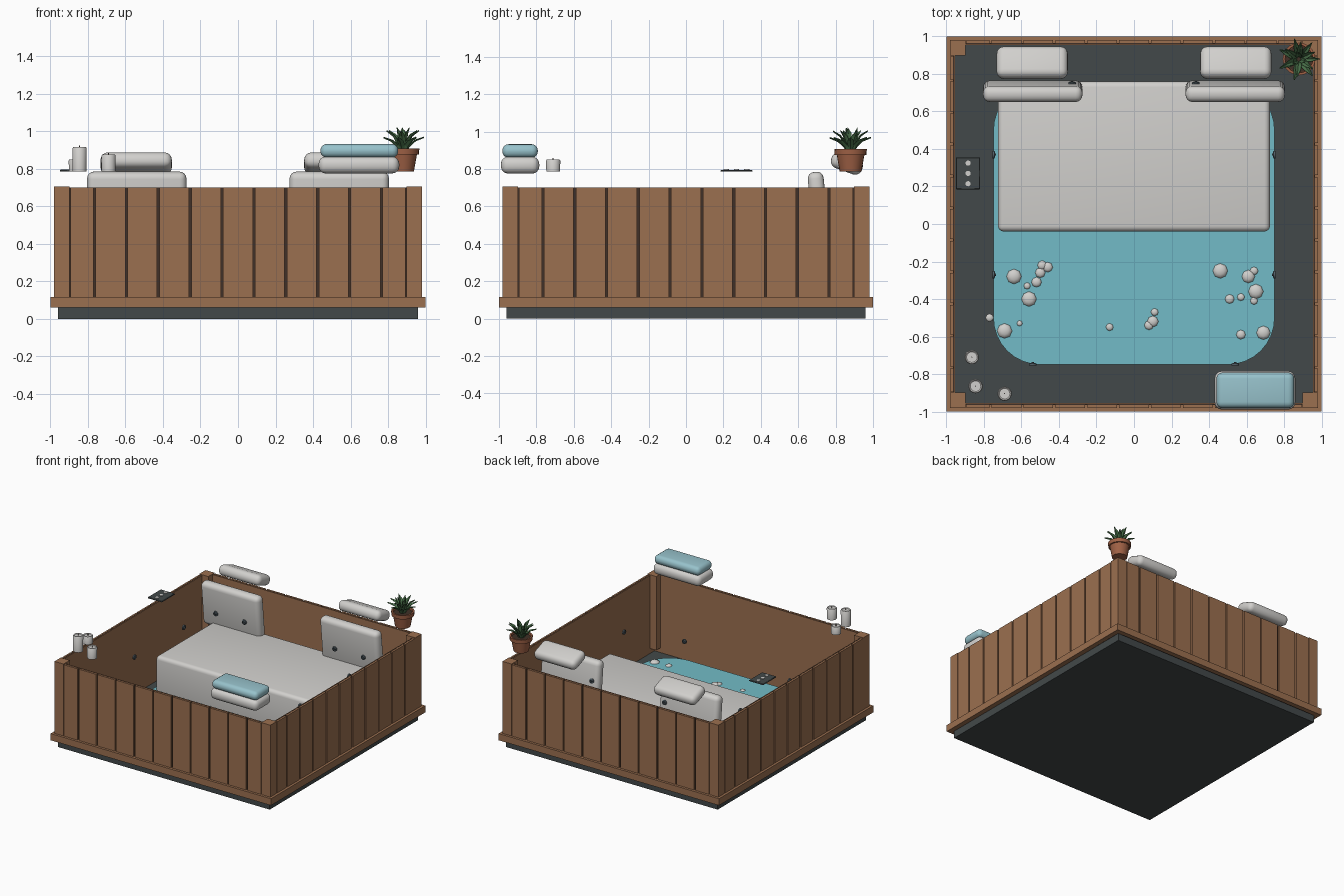
import bpy, bmesh, math
from mathutils import Matrix, Vector

cube = bpy.data.objects.get("Cube")
if cube:
    bpy.data.objects.remove(cube, do_unlink=True)


def material(name, r, g, b):
    m = bpy.data.materials.new(name)
    m.use_nodes = True
    m.diffuse_color = (r, g, b, 1)
    m.node_tree.nodes["Principled BSDF"].inputs["Base Color"].default_value = (r, g, b, 1)
    return m


wood = material("cedar wood", .33, .16, .08)
groove = material("dark brown", .05, .03, .02)
slate = material("dark slate", .055, .066, .067)
white = material("off white", .64, .63, .61)
water_blue = material("water blue", .17, .5, .57)
towel_blue = material("towel blue", .31, .54, .6)
clay = material("terracotta", .35, .12, .06)
green = material("leaf green", .07, .17, .07)
metal = material("dark metal", .09, .12, .14)


def finish(bm, name, mat, smooth=True):
    bmesh.ops.recalc_face_normals(bm, faces=bm.faces)
    mesh = bpy.data.meshes.new(name)
    bm.to_mesh(mesh)
    bm.free()
    mesh.materials.append(mat)
    ob = bpy.data.objects.new(name, mesh)
    bpy.context.collection.objects.link(ob)
    if smooth:
        bpy.ops.object.select_all(action='DESELECT')
        ob.select_set(True)
        bpy.context.view_layer.objects.active = ob
        bpy.ops.object.shade_smooth_by_angle(angle=math.radians(40))
    return ob


def add_box(bm, lo, hi, turn=None):
    lo, hi = Vector(lo), Vector(hi)
    m = Matrix.Translation((lo + hi) / 2) @ Matrix.Diagonal((hi - lo).to_4d())
    bmesh.ops.create_cube(bm, size=1, matrix=(turn or Matrix()) @ m)


def soft_box(name, mat, center, size, radius, tilt=0, segments=4):
    bm = bmesh.new()
    bmesh.ops.create_cube(bm, size=1, matrix=Matrix.Diagonal(Vector(size).to_4d()))
    bmesh.ops.bevel(bm, geom=bm.edges[:], offset=radius, segments=segments,
                    profile=.5, affect='EDGES', clamp_overlap=True)
    bm.transform(Matrix.Translation(center) @ Matrix.Rotation(tilt, 4, 'X'))
    return finish(bm, name, mat)


def add_lathe(bm, profile, sides, matrix):
    """Revolve (radius, height) pairs about z and cap both ends."""
    rings = [[bm.verts.new(matrix @ Vector((r * math.cos(a), r * math.sin(a), z)))
              for a in (math.tau * i / sides for i in range(sides))] for r, z in profile]
    for a, b in zip(rings, rings[1:]):
        for i in range(sides):
            j = (i + 1) % sides
            bm.faces.new((a[i], a[j], b[j], b[i]))
    bm.faces.new(rings[0][::-1])
    bm.faces.new(rings[-1])


def lathe(name, mat, profile, sides, center):
    bm = bmesh.new()
    add_lathe(bm, profile, sides, Matrix.Translation(center))
    return finish(bm, name, mat)


# Base tray
bm = bmesh.new()
add_box(bm, (-.96, -.96, 0), (.96, .96, .06))
finish(bm, "base_tray", slate, False)

# Cabinet walls, repeated on four sides
planks, backing, lining, trim, posts = (bmesh.new() for _ in range(5))
for k in range(4):
    turn = Matrix.Rotation(k * math.pi / 2, 4, 'Z')
    for i in range(-5, 6):
        c, half = i * .17, .079
        if abs(i) == 5:
            c, half = math.copysign(.832, i), .061
        add_box(planks, (c - half, -.98, .11), (c + half, -.966, .70), turn)
    add_box(backing, (-.92, -.966, .06), (.92, -.96, .698), turn)
    add_box(lining, (-.96, -.96, .06), (.954, -.954, .70), turn)
    add_box(trim, (-1, -1, .06), (.96, -.96, .115), turn)
    add_box(posts, (-.98, -.98, .1), (-.898, -.898, .705), turn)
finish(planks, "wall_planks", wood, False)
finish(backing, "plank_gaps", groove, False)
finish(lining, "wall_lining", wood, False)
finish(trim, "bottom_trim", wood, False)
finish(posts, "corner_posts", wood, False)

# Water surface, a rounded square
bm = bmesh.new()
edge = []
for k in range(4):
    sx, sy = (1, -1, -1, 1)[k], (1, 1, -1, -1)[k]
    for i in range(9):
        a = (k + i / 8) * math.pi / 2
        edge.append(bm.verts.new((sx * .5 + .25 * math.cos(a), sy * .5 + .25 * math.sin(a), .18)))
bm.faces.new(edge)
finish(bm, "water_surface", water_blue, False)

# Foam bubbles: x, y, radius
bubbles = [(-.64, -.28, .04), (-.56, -.4, .04), (-.69, -.57, .04), (.46, -.25, .04),
           (.61, -.28, .035), (.65, -.36, .04), (.69, -.58, .037), (-.5, -.26, .027),
           (-.46, -.23, .027), (-.52, -.31, .027), (.51, -.4, .025), (.57, -.39, .02),
           (.57, -.59, .025), (.1, -.52, .03), (.08, -.54, .025), (-.13, -.55, .02),
           (.11, -.47, .02), (-.77, -.5, .022), (-.61, -.53, .015), (-.57, -.33, .018),
           (.64, -.25, .022), (.64, -.41, .02), (-.49, -.22, .025)]
bm = bmesh.new()
for x, y, r in bubbles:
    bmesh.ops.create_uvsphere(bm, u_segments=8, v_segments=6, radius=r,
                              matrix=Matrix.Translation((x, y, .18)) @ Matrix.Diagonal((1, 1, .5, 1)))
finish(bm, "foam_bubbles", white)

# Lounge bench
soft_box("lounge_bench", white, (0, .36, .28), (1.45, .8, .36), .03)

# Backrests and head pillows
for side, s in (("right", -1), ("left", 1)):
    soft_box(side + "_backrest", white, (s * .54, .708, .605), (.53, .085, .36), .036, .1)
    soft_box(side + "_pillow", white, (s * .543, .86, .828), (.38, .175, .085), .038, -.35)

# Water jets: small ringed nozzles facing along a direction
bm = bmesh.new()
nozzle = [(.02, 0), (.02, .01), (.013, .014), (.013, .006), (.006, .006), (.006, .018)]


def jet(position, direction):
    turn = Vector(direction).to_track_quat('Z', 'Y').to_matrix().to_4x4()
    add_lathe(bm, nozzle, 12, Matrix.Translation(position) @ turn)


for s in (-1, 1):
    for y in (-.27, .37):
        jet((s * .755, y, .53), (-s, 0, 0))
    jet((s * .54, -.755, .325), (0, 1, 0))
    for dx in (-.13, .13):
        jet((s * .54 + dx, .673, .55), (0, -1, -.1))
    jet((s * .33, .745, .63), (0, 1, .1))
finish(bm, "water_jets", metal)

# Folded towels
soft_box("lower_towel", white, (.645, -.887, .82), (.43, .205, .09), .038)
soft_box("upper_towel", towel_blue, (.647, -.887, .896), (.415, .19, .072), .033)

# Candles with wicks
for i, (x, y, h) in enumerate([(-.865, -.71, .065), (-.845, -.865, .13), (-.69, -.905, .09)]):
    lathe(f"candle_{i + 1}", white,
          [(.037, 0), (.038, h - .005), (.034, h), (.028, h - .005)], 20, (x, y, .785))
    lathe(f"candle_wick_{i + 1}", groove, [(.003, 0), (.003, .014)], 6, (x, y, .78 + h))

# Control panel with three buttons
soft_box("control_panel", slate, (-.885, .27, .79), (.13, .17, .01), .003, 0, 1)
for i in range(3):
    lathe(f"panel_button_{i + 1}", white, [(.014, 0), (.014, .005)], 12, (-.885, .215 + .055 * i, .794))

# Plant pot and soil
spot = Vector((.88, .88, .785))
lathe("plant_pot", clay, [(.058, 0), (.074, .09), (.085, .09), (.087, .122), (.074, .122), (.072, .105)],
      20, spot)
lathe("pot_soil", groove, [(.07, .1), (.07, .11)], 16, spot)

# Pointed leaves in three rings: count, reach, rise
bm = bmesh.new()
for ring, (count, reach, rise) in enumerate([(7, .105, .075), (6, .085, .11), (3, .03, .125)]):
    for i in range(count):
        m = (Matrix.Translation(spot + Vector((0, 0, .105)))
             @ Matrix.Rotation(math.tau * (i + .4 * ring) / count, 4, 'Z'))
        rows = []
        for t, width in ((0, .01), (.3, .017), (.6, .015), (1, .001)):
            r, z = .008 + reach * t ** 1.2, rise * math.sin(t * 1.5)
            rows.append([bm.verts.new(m @ Vector(p)) for p in
                         ((r, -width, z + .005), (r + .006 * (1 - t), 0, z - .007 * (1 - t)),
                          (r, width, z + .005))])
        for a, b in zip(rows, rows[1:]):
            for j in range(2):
                bm.faces.new((a[j], a[j + 1], b[j + 1], b[j]))
leaves = finish(bm, "plant_leaves", green, False)
leaves.modifiers.new("thickness", 'SOLIDIFY').thickness = .003
